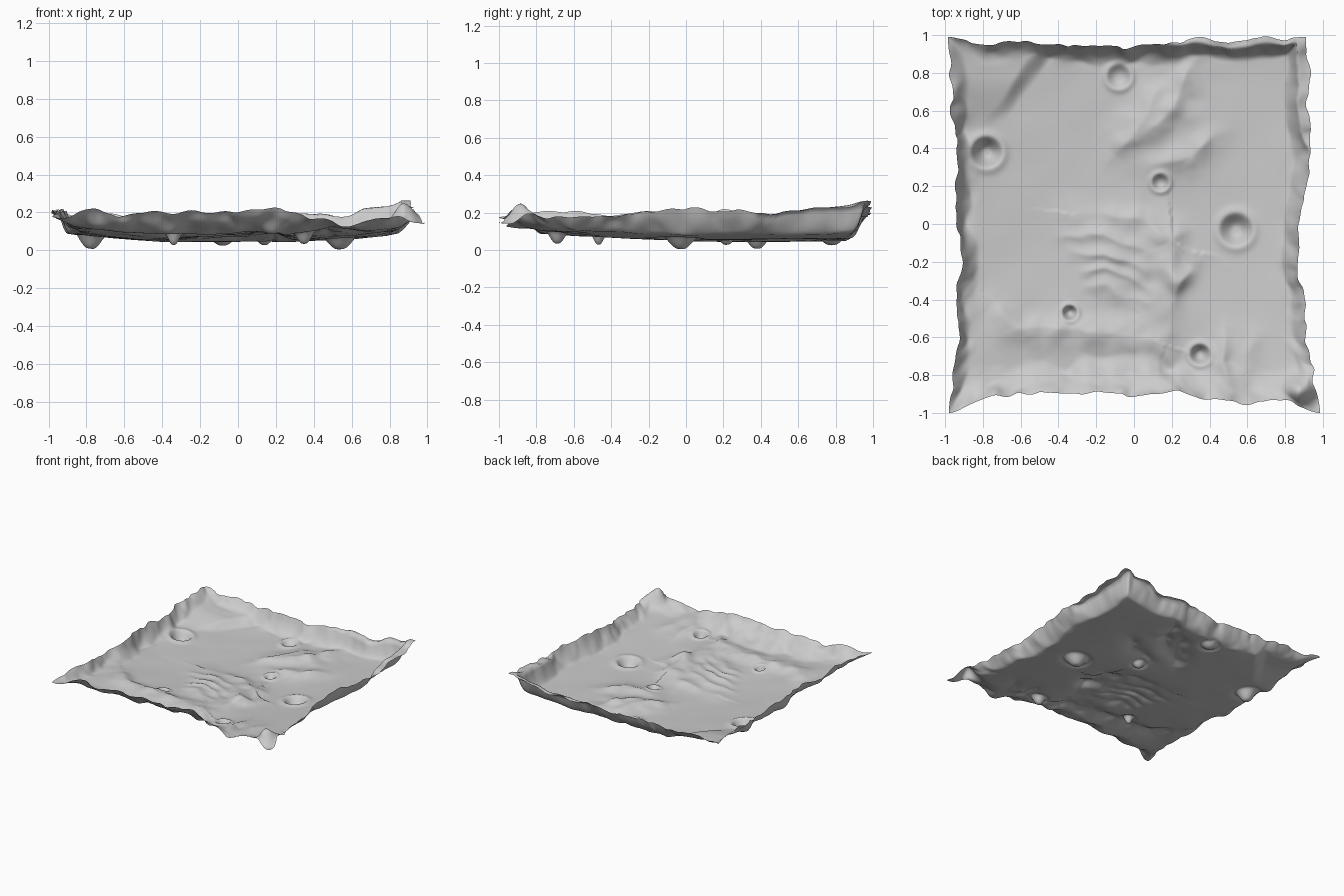
import bpy, bmesh, math
from mathutils import Vector, noise

cube = bpy.data.objects.get("Cube")
if cube:
    bpy.data.objects.remove(cube)

N = 190  # grid cells per side

# Outline of the sheet and height of its rim, evenly spaced along each side
LEFT = [-.98, -.96, -.93, -.95, -.91, -.94, -.94, -.94, -.96, -.97, -.985]
RIGHT = [.985, .95, .90, .91, .86, .87, .91, .94, .92, .92, .91]
FRONT = [-1, -.92, -.90, -.89, -.90, -.91, -.89, -.92, -.95, -.94, -1]
BACK = [.99, .95, .96, .95, .94, .94, .95, .98, .96, .98, .99]
LEFT_Z = [.18, .20, .21, .20, .22, .22, .22, .19, .21, .21, .21]
RIGHT_Z = [.14, .19, .19, .19, .22, .23, .22, .20, .22, .23, .26]
FRONT_Z = [.18, .22, .19, .20, .21, .21, .235, .18, .14, .16, .13]
BACK_Z = [.21, .20, .19, .18, .19, .18, .19, .19, .19, .23, .26]

# Craters: x, y, rim radius, depth
CRATERS = [(-.78, .38, .09, .068), (.54, -.03, .095, .05), (-.08, .78, .068, .022),
           (.14, .22, .05, .022), (-.34, -.47, .045, .045), (.35, -.69, .06, .045)]

# Ridges: points along the crest, height, width on each side of the crest
RIDGES = [
    ([(-.74, -.42), (-.62, -.55), (-.1, -.57), (.12, -.62), (.22, -.77)], .042, .06, .11),
    ([(-.3, .06), (0, .03), (.2, -.07), (.21, -.3), (.17, -.6)], .04, .06, .12),
    ([(.31, -.2), (.22, -.38)], .03, .04, .05),
    ([(.33, .84), (.2, .62), (.03, .45)], .035, .07, .07),
    ([(.44, .46), (.3, .36), (.1, .31)], .035, .07, .07),
    ([(.13, .7), (-.02, .46), (-.1, .36)], .03, .05, .06),
    ([(.5, -.55), (.46, -.75), (.52, -.92)], .03, .04, .05),
    ([(.62, -.6), (.58, -.85)], .02, .05, .06),
]
# Finger-like spurs running out from the central hill
for i in range(4):
    y = -.06 - .09 * i
    RIDGES.append(([(-.36 + .04 * i, y), (-.15, y), (.06, y - .1)], .022, .035, .035))


def sample(table, s):
    """Smooth interpolation of a table over s in -1..1."""
    f = (s + 1) / 2 * (len(table) - 1)
    i = min(int(f), len(table) - 2)
    t = step(f - i)
    return table[i] * (1 - t) + table[i + 1] * t


def step(t):
    t = max(0, min(1, t))
    return t * t * (3 - 2 * t)


def wobble(x, y, scale, seed=0):
    return noise.noise(Vector((x * scale, y * scale, seed + .5)))


def bump(x, y, cx, cy, rx, ry):
    return math.exp(-((x - cx) / rx) ** 2 - ((y - cy) / ry) ** 2)


def ridge(x, y, path, height, wide_a, wide_b):
    """Height of a tapered crest, with a different slope on each side."""
    best = 0
    for k, (a, b) in enumerate(zip(path, path[1:])):
        ax, ay, dx, dy = a[0], a[1], b[0] - a[0], b[1] - a[1]
        along = ((x - ax) * dx + (y - ay) * dy) / (dx * dx + dy * dy)
        t = max(0, min(1, along))
        d = math.hypot(x - ax - t * dx, y - ay - t * dy)
        side = dx * (y - ay) - dy * (x - ax)
        width = wide_a if side > 0 else wide_b
        whole = (k + t) / (len(path) - 1)
        taper = .35 + .65 * math.sin(math.pi * whole)
        best = max(best, height * taper * math.exp(-(d / width) ** 1.5))
    return best


def crater(x, y, cx, cy, r, depth):
    q = math.hypot(x - cx, y - cy) / r
    bowl = -depth * (1 - step((q - .15) / .85))
    rim = .011 * math.exp(-((q - 1.02) / .28) ** 2)
    return bowl + rim


def ground(x, y):
    """Shallow dished plain with hills, dunes and craters."""
    z = .046 + .045 * x * x + .03 * x ** 4 + .045 * max(0, -y) + .004 * wobble(x, y, 5)
    z += .025 * max(0, y) ** 6
    hills = bump(x, y, .02, -.3, .25, .32) + bump(x, y, .18, .55, .25, .25)
    z += hills * (.022 + .012 * wobble(x, y, 9, 2))
    wx = x + .03 * wobble(x, y, 7, 3) + .006 * wobble(x, y, 20, 6)
    wy = y + .03 * wobble(x, y, 7, 7) + .006 * wobble(x, y, 20, 8)
    for path, height, a, b in RIDGES:
        z += ridge(wx, wy, path, height, a, b) * (1 + .4 * wobble(x, y, 10, 11))
    # Raised shelf that cuts off the back left corner
    across = (-.56 - x) * .83 + (y - .8) * .55 + .03 * wobble(x, y, 6, 13)
    z += .045 * step(across / .09 + .5) * step((y - .48) / .3)
    for c in CRATERS:
        z += crater(x, y, *c)
    return z


def wall(floor, top, distance, width, lip, power):
    """Rise from the floor to the rim, with an optional flat lip."""
    t = max(0, min(1, 1 - (distance - lip) / width))
    return floor + (top - floor) * t ** power


def point(u, v):
    x0, x1 = sample(LEFT, v), sample(RIGHT, v)
    y0, y1 = sample(FRONT, u), sample(BACK, u)
    x = x0 + (x1 - x0) * (u + 1) / 2
    y = y0 + (y1 - y0) * (v + 1) / 2
    floor = ground(x, y)
    # Rim ripples grow along the edge of the sheet
    edge = max(abs(u), abs(v))
    ripple = .022 * wobble(u, v, 10, 5) * step((edge - .85) / .15)
    lumps = 1 + .5 * wobble(u, v, 8, 17)
    lip_r = .05 * step((v - .35) / .15)
    lip_b = .03 * step((u - .15) / .3)
    z = max(
        wall(floor, sample(LEFT_Z, v), x - x0, .09 * lumps, 0, 1.9),
        wall(floor, sample(RIGHT_Z, v), x1 - x, (.09 - .6 * lip_r) * lumps, lip_r, 1.8),
        wall(floor, sample(FRONT_Z, u), y - y0, .2 * lumps, 0, 1.8),
        wall(floor, sample(BACK_Z, u), y1 - y, (.1 - lip_b) * lumps, lip_b, 2))
    # Upturned front left-hand corner that folds over toward its tip
    z += .11 * bump(x, y, .875, -.88, .065, .07)
    shift = .02 * step((edge - .88) / .12) * (1 - step((min(abs(u), abs(v)) - .85) / .1))
    x += shift * wobble(u, v, 13, 21)
    y += shift * wobble(u, v, 13, 31)
    return x, y, z + ripple


# Terrain sheet
bm = bmesh.new()
bmesh.ops.create_grid(bm, x_segments=N, y_segments=N, size=1)
for vert in bm.verts:
    vert.co = point(vert.co.x, vert.co.y)
lowest = min(vert.co.z for vert in bm.verts)
for vert in bm.verts:
    vert.co.z -= lowest - .005
mesh = bpy.data.meshes.new("terrain_sheet")
bm.to_mesh(mesh)
bm.free()
mesh.shade_smooth()
terrain = bpy.data.objects.new("terrain_sheet", mesh)
bpy.context.scene.collection.objects.link(terrain)

# Single grey material
grey = bpy.data.materials.new("light_grey")
grey.use_nodes = True
colour = (.6, .6, .6, 1)
grey.diffuse_color = colour
grey.node_tree.nodes["Principled BSDF"].inputs["Base Color"].default_value = colour
mesh.materials.append(grey)
